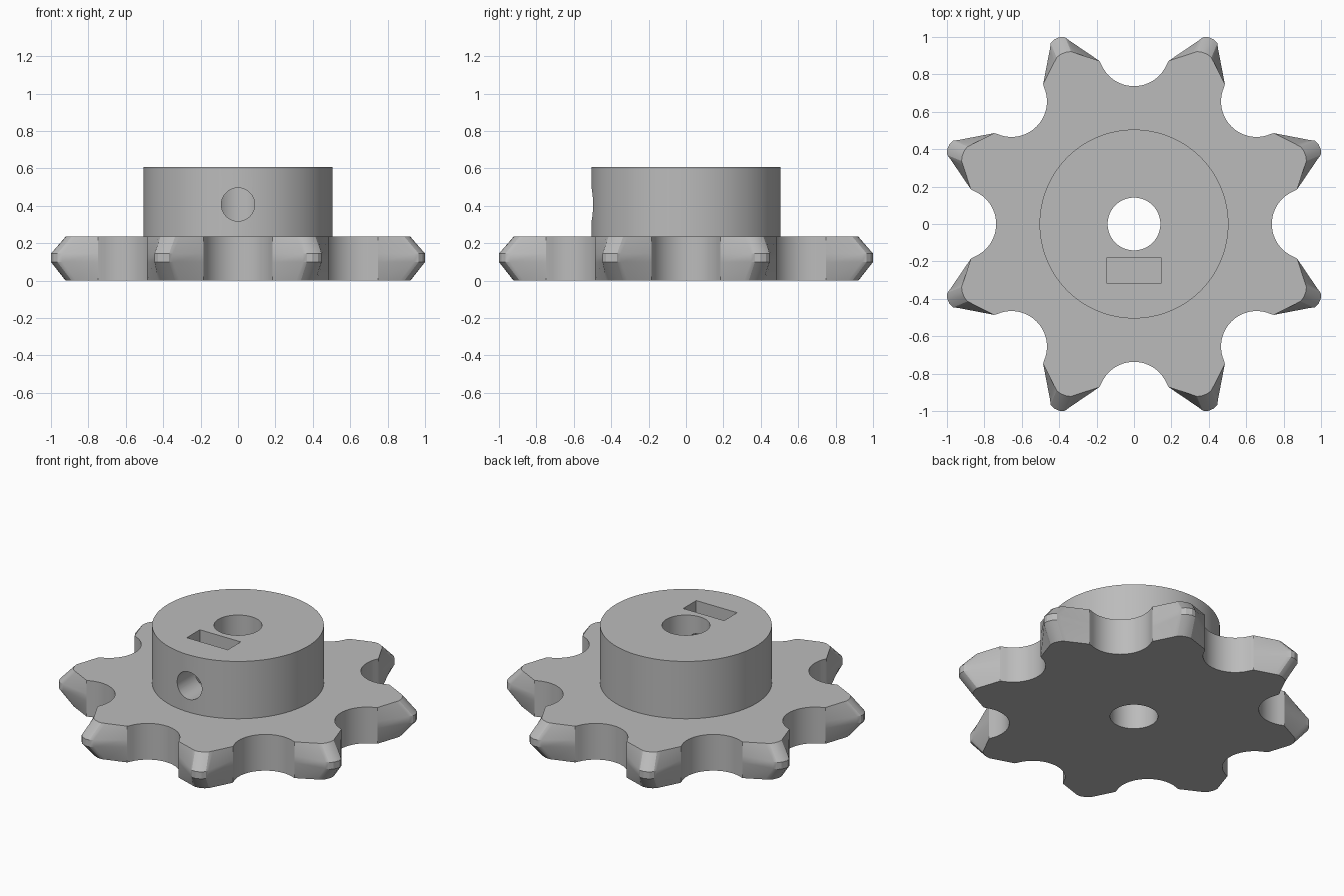
import bpy
import bmesh
from math import sin, cos, radians, pi
from mathutils import Matrix

cube = bpy.data.objects.get("Cube")
if cube:
    bpy.data.objects.remove(cube, do_unlink=True)

TEETH = 8
PLATE_TOP = 0.235
HUB_TOP = 0.607

steel = bpy.data.materials.new("grey_steel")
steel.use_nodes = True
grey = (0.5, 0.5, 0.5, 1)
steel.diffuse_color = grey
steel.node_tree.nodes["Principled BSDF"].inputs["Base Color"].default_value = grey


def make_object(name, bm):
    bmesh.ops.recalc_face_normals(bm, faces=bm.faces)
    mesh = bpy.data.meshes.new(name)
    bm.to_mesh(mesh)
    bm.free()
    mesh.materials.append(steel)
    obj = bpy.data.objects.new(name, mesh)
    bpy.context.collection.objects.link(obj)
    return obj


def cylinder(name, radius, depth, matrix, sides=96):
    bm = bmesh.new()
    bmesh.ops.create_cone(bm, cap_ends=True, segments=sides, radius1=radius,
                          radius2=radius, depth=depth, matrix=matrix)
    return make_object(name, bm)


def box(name, size, centre):
    bm = bmesh.new()
    bmesh.ops.create_cube(bm, size=1, matrix=Matrix.Translation(centre) @ Matrix.Diagonal((*size, 1)))
    return make_object(name, bm)


def outline(tip):
    """Closed outline: a roller seat and a tooth tip for every pitch."""
    seat = [(0.927 - 0.19 * cos(a), 0.19 * sin(a))
            for a in (radians(-68 + 136 * i / 24) for i in range(25))]
    seat = [(0.872, -0.185)] + seat + [(0.872, 0.185)]
    tooth = [(r, -t) for r, t in tip] + [(r, t) for r, t in reversed(tip)]
    points = []
    for k in range(TEETH):
        for part, offset in ((seat, 0), (tooth, 0.5)):
            a = 2 * pi * (k + offset) / TEETH
            points += [(r * cos(a) - t * sin(a), r * sin(a) + t * cos(a)) for r, t in part]
    return points


# Toothed plate: full outline at mid height, tooth tips drawn in at both faces
inner = outline([(0.963, 0.062), (0.98, 0.042), (0.988, 0.018)])
outer = outline([(1.04, 0.055), (1.063, 0.042), (1.075, 0.018)])
bm = bmesh.new()
rings = [[bm.verts.new((x, y, z)) for x, y in pts]
         for pts, z in ((inner, 0), (outer, 0.1), (outer, 0.145), (inner, PLATE_TOP))]
count = len(inner)
for low, high in zip(rings, rings[1:]):
    for i in range(count):
        j = (i + 1) % count
        bm.faces.new((low[i], low[j], high[j], high[i]))
bm.faces.new(rings[0][::-1])
bm.faces.new(rings[-1])
sprocket = make_object("sprocket", bm)

# Hub, shaft bore, set screw hole and nut slot
hub = cylinder("hub", 0.505, HUB_TOP - 0.1, Matrix.Translation((0, 0, (HUB_TOP + 0.1) / 2)), 128)
bore = cylinder("shaft_bore", 0.141, 2, Matrix.Identity(4))
screw_hole = cylinder("set_screw_hole", 0.089, 0.6,
                      Matrix.Translation((0, -0.3, 0.407)) @ Matrix.Rotation(pi / 2, 4, "X"), 64)
nut_slot = box("nut_slot", (0.294, 0.134, 0.5), (0, -0.248, 0.5))

bpy.ops.object.select_all(action="DESELECT")
bpy.context.view_layer.objects.active = sprocket
sprocket.select_set(True)
for tool, operation in ((hub, "UNION"), (bore, "DIFFERENCE"),
                        (screw_hole, "DIFFERENCE"), (nut_slot, "DIFFERENCE")):
    mod = sprocket.modifiers.new(tool.name, "BOOLEAN")
    mod.operation = operation
    mod.solver = "EXACT"
    mod.object = tool
    bpy.ops.object.modifier_apply(modifier=mod.name)
    bpy.data.objects.remove(tool, do_unlink=True)

bpy.ops.object.shade_smooth_by_angle(angle=radians(25))
